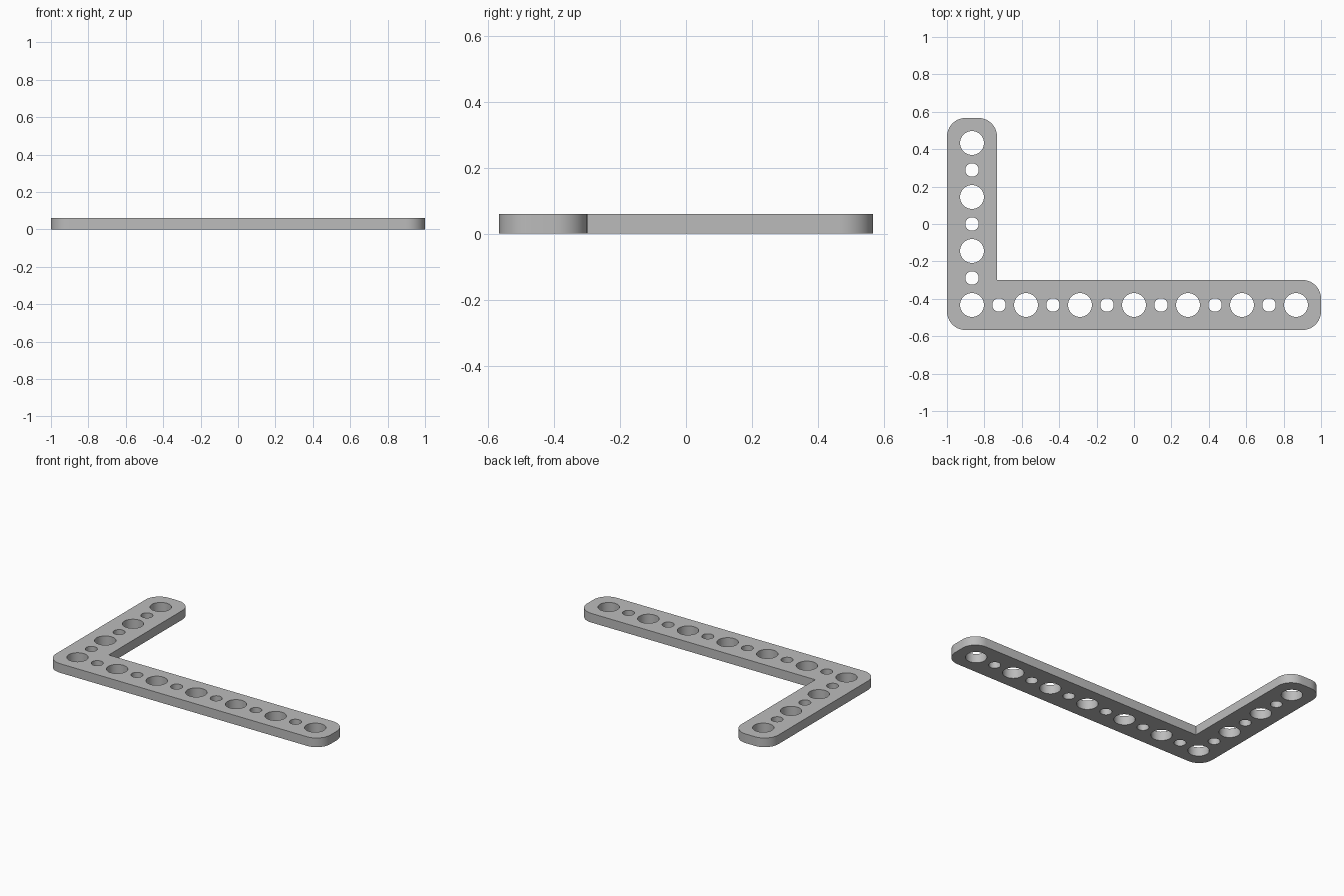
import bpy, bmesh, math
from mathutils import Vector

cube = bpy.data.objects.get("Cube")
if cube:
    bpy.data.objects.remove(cube, do_unlink=True)

PITCH = 0.2887            # spacing of the large holes
MARGIN = 0.134            # hole centre to plate edge
THICK = 0.06
CORNER = 0.1
X0, Y0 = -3 * PITCH, -1.5 * PITCH   # hole at the elbow
XMIN, XMAX = -1.0, 1.0
YMIN, YMAX = Y0 - MARGIN, -Y0 + MARGIN

grey = bpy.data.materials.new("plain grey")
grey.use_nodes = True
COLOUR = (0.5, 0.5, 0.5, 1)
grey.diffuse_color = COLOUR
grey.node_tree.nodes["Principled BSDF"].inputs["Base Color"].default_value = COLOUR


def make_object(name, bm):
    bmesh.ops.recalc_face_normals(bm, faces=bm.faces[:])
    mesh = bpy.data.meshes.new(name)
    bm.to_mesh(mesh)
    bm.free()
    mesh.materials.append(grey)
    obj = bpy.data.objects.new(name, mesh)
    bpy.context.collection.objects.link(obj)
    return obj


# L-shaped plate, extruded from its outline
xi, yi = X0 + MARGIN, Y0 + MARGIN
outline = [(XMIN, YMIN), (XMAX, YMIN), (XMAX, yi), (xi, yi), (xi, YMAX), (XMIN, YMAX)]
bm = bmesh.new()
base = bm.faces.new([bm.verts.new((x, y, 0)) for x, y in outline])
extruded = bmesh.ops.extrude_face_region(bm, geom=[base])["geom"]
top = [v for v in extruded if isinstance(v, bmesh.types.BMVert)]
bmesh.ops.translate(bm, verts=top, vec=(0, 0, THICK))

# Round every upright corner except the inner elbow
elbow = Vector((xi, yi))
upright = [e for e in bm.edges
           if abs(e.verts[0].co.z - e.verts[1].co.z) > THICK / 2
           and (e.verts[0].co.xy - elbow).length > 0.01]
bmesh.ops.bevel(bm, geom=upright, offset=CORNER, offset_type='OFFSET',
                segments=10, profile=0.5, affect='EDGES')
plate = make_object("angle_plate", bm)

# Alternating large and small holes along both arms
long_arm = [(X0 + i * PITCH / 2, Y0, i) for i in range(13)]
short_arm = [(X0, Y0 + i * PITCH / 2, i) for i in range(1, 7)]
bm = bmesh.new()
for x, y, i in long_arm + short_arm:
    radius = 0.036 if i % 2 else 0.064
    drill = bmesh.ops.create_cone(bm, cap_ends=True, segments=40,
                                  radius1=radius, radius2=radius, depth=THICK * 3)
    bmesh.ops.translate(bm, verts=drill["verts"], vec=(x, y, THICK / 2))
cutter = make_object("hole_cutter", bm)
cutter.hide_render = True

# Cut the holes and discard the cutter
cut = plate.modifiers.new("holes", 'BOOLEAN')
cut.operation = 'DIFFERENCE'
cut.solver = 'EXACT'
cut.object = cutter
bpy.ops.object.select_all(action='DESELECT')
plate.select_set(True)
bpy.context.view_layer.objects.active = plate
bpy.ops.object.modifier_apply(modifier=cut.name)
bpy.data.objects.remove(cutter, do_unlink=True)
bpy.ops.object.shade_smooth_by_angle(angle=math.radians(35))
